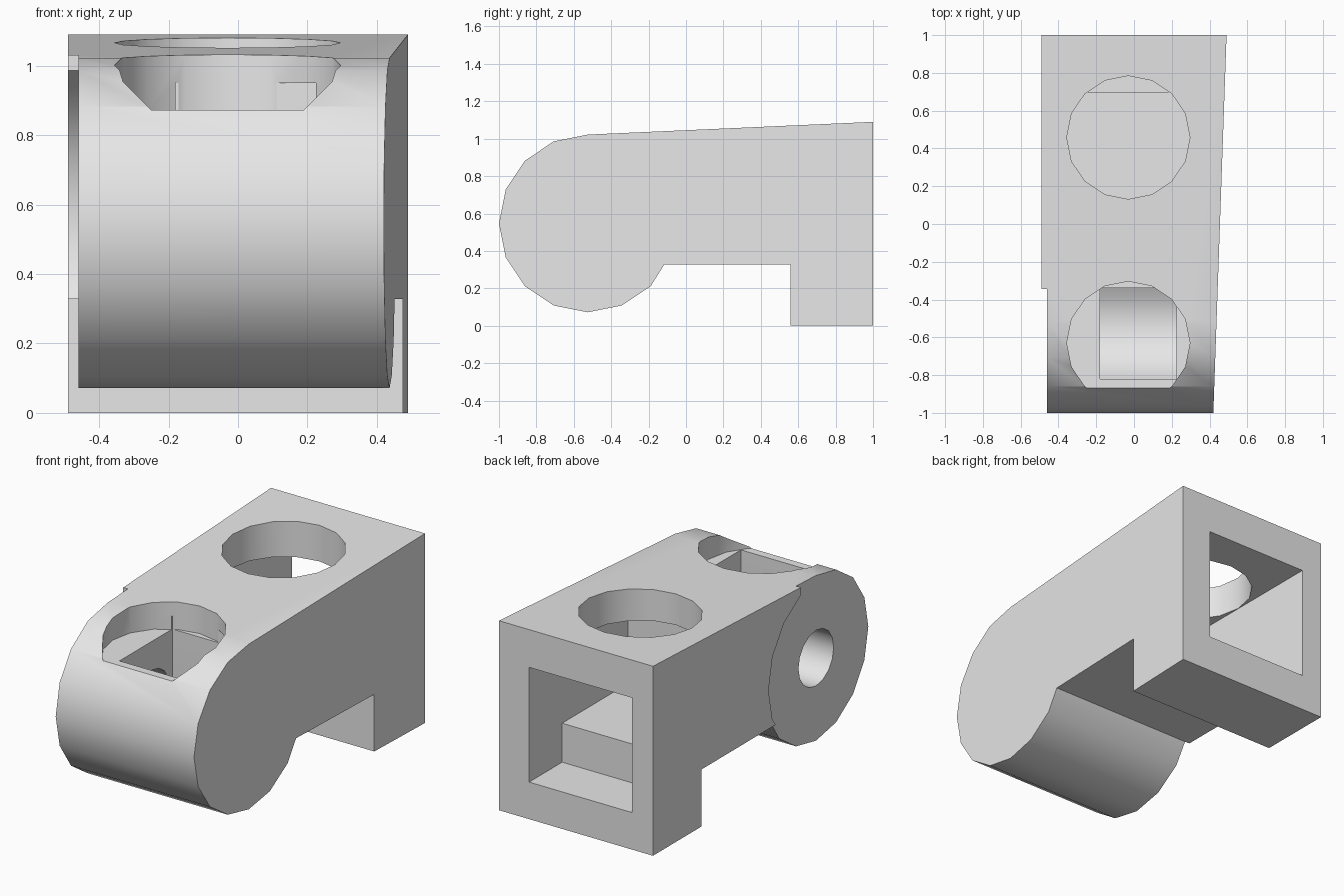
import bpy, bmesh, math

if "Cube" in bpy.data.objects:
    bpy.data.objects.remove(bpy.data.objects["Cube"])

CY, CZ, R = -0.525, 0.547, 0.475      # knuckle axis and radius
HX = -0.03                            # centre line of the round holes

grey = bpy.data.materials.new("plain grey")
grey.diffuse_color = (0.8, 0.8, 0.8, 1)
grey.use_nodes = True
grey.node_tree.nodes["Principled BSDF"].inputs["Base Color"].default_value = grey.diffuse_color


def finish(name, bm):
    bmesh.ops.recalc_face_normals(bm, faces=bm.faces[:])
    me = bpy.data.meshes.new(name)
    bm.to_mesh(me)
    bm.free()
    me.materials.append(grey)
    ob = bpy.data.objects.new(name, me)
    bpy.context.collection.objects.link(ob)
    return ob


def prism(name, pts, left, right):
    """Side profile (y, z) swept from x = left to x = right(y)."""
    bm = bmesh.new()
    a = [bm.verts.new((left, y, z)) for y, z in pts]
    b = [bm.verts.new((right(y), y, z)) for y, z in pts]
    bm.faces.new(a)
    bm.faces.new(b[::-1])
    for i in range(len(pts)):
        j = (i + 1) % len(pts)
        bm.faces.new((a[i], b[i], b[j], a[j]))
    return finish(name, bm)


def arc(r, start, end, step=22.5):
    n = round(abs(end - start) / step)
    out = []
    for i in range(n + 1):
        t = math.radians(start + (end - start) * i / n)
        out.append((CY + r * math.cos(t), CZ + r * math.sin(t)))
    return out


def round_cutter(name, y, z0, z1):
    bm = bmesh.new()
    bmesh.ops.create_cone(bm, cap_ends=True, segments=16, radius1=0.326,
                          radius2=0.326, depth=z1 - z0)
    bmesh.ops.translate(bm, verts=bm.verts[:], vec=(HX, y, (z0 + z1) / 2))
    return finish(name, bm)


# Body: rounded knuckle, tapered right side, foot at the back
profile = arc(R, 90, 315) + [(-0.116, 0.328), (0.56, 0.328), (0.56, 0),
                             (1, 0), (1, 1.09)]
body = prism("finger_segment", profile, -0.49, lambda y: 0.455 + 0.035 * y)

# Shallow recess around the knuckle on the left side
edge = arc(R, 67.5, -22.5)
recess = [(-1.3, 1.3), (edge[0][0], 1.3)] + edge + [(-0.116, 0.328),
                                                   (-0.116, -0.2), (-1.3, -0.2)]

cutters = [
    prism("side_recess_cutter", recess, -0.7, lambda y: -0.46),
    # Stepped channel open at the back
    prism("back_channel_cutter",
          [(1.2, 0.213), (0.70, 0.213), (0.70, 0.437), (0.10, 0.437),
           (0.10, 0.873), (1.2, 0.873)], -0.358, lambda y: 0.298),
    # Round openings in the top
    round_cutter("rear_hole_cutter", 0.458, 0.75, 1.4),
    round_cutter("front_hole_cutter", -0.63, 0.873, 1.4),
    # Joint pocket with rounded floor
    prism("joint_pocket_cutter",
          [(-0.34, 0.95), (-0.82, 0.95), (-0.82, 0.50)]
          + arc(0.32, 202.5, 306, 15) + [(-0.34, 0.32)],
          -0.18, lambda y: 0.225),
    # Pin hole in the left side
    prism("pin_hole_cutter", arc(0.16, 0, 337.5), -0.7, lambda y: -0.10),
]

for c in cutters:
    m = body.modifiers.new(c.name, "BOOLEAN")
    m.operation = "DIFFERENCE"
    m.solver = "EXACT"
    m.object = c

# Bake the cuts, then smooth the curved surfaces only
bpy.context.view_layer.update()
dg = bpy.context.evaluated_depsgraph_get()
baked = bpy.data.meshes.new_from_object(body.evaluated_get(dg))
body.modifiers.clear()
body.data = baked
for c in cutters:
    bpy.data.objects.remove(c, do_unlink=True)
baked.materials.clear()
baked.materials.append(grey)
for p in baked.polygons:
    p.material_index = 0

bpy.context.view_layer.objects.active = body
body.select_set(True)
bpy.ops.object.shade_smooth_by_angle(angle=math.radians(30))
